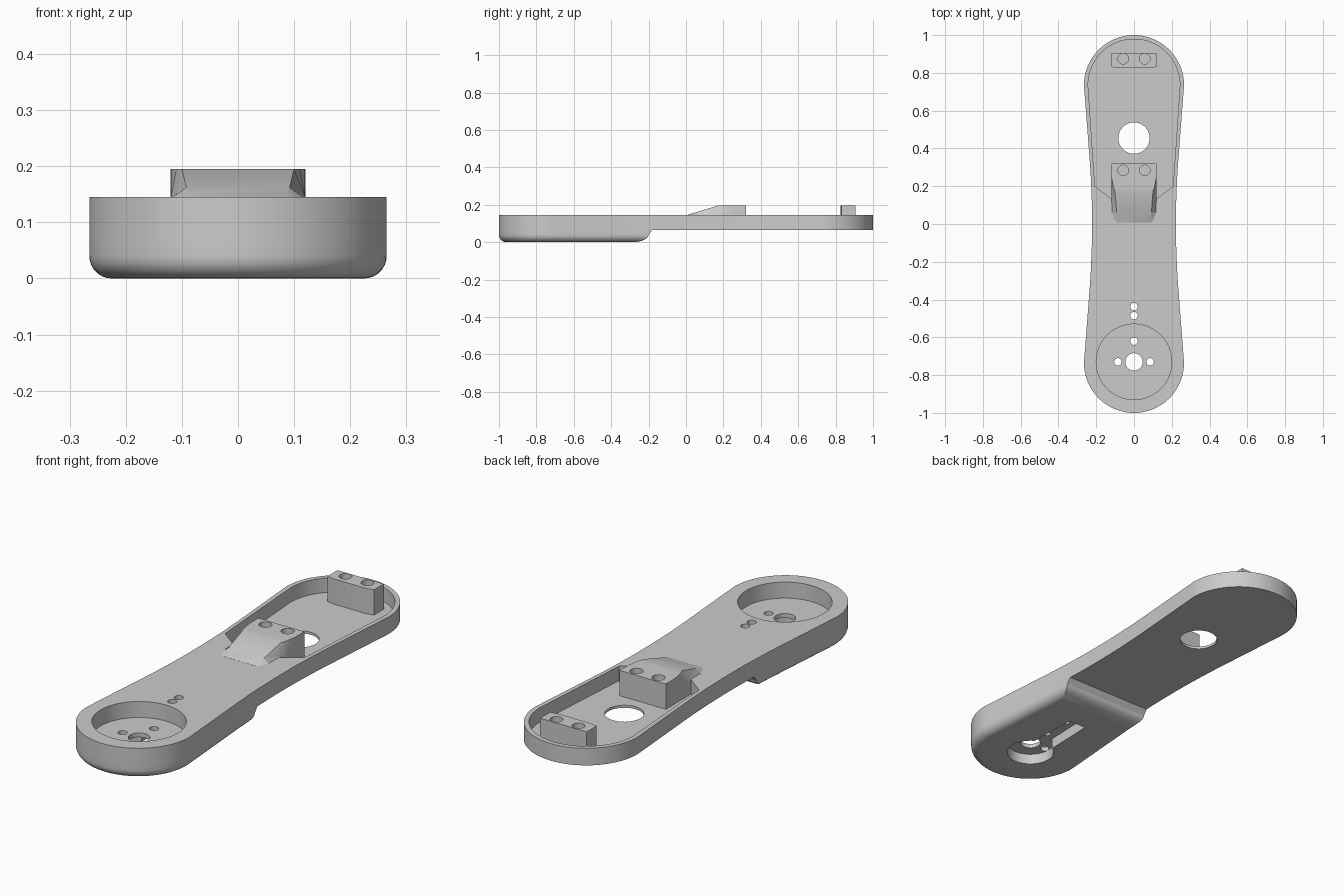
import bpy, bmesh
from math import sin, cos, pi, radians

if "Cube" in bpy.data.objects:
    bpy.data.objects.remove(bpy.data.objects["Cube"])

TOP, MID = 0.145, 0.065        # top face, underside of the thin half
CY, R = 0.735, 0.265           # end-round centre and radius
STEP_Y = -0.18                 # where the thick half begins


def half_width(y):
    y, s, k = abs(y), 0.0768, 0.35
    return 0.222 + (s * y * y / (2 * k) if y < k else s * (y - k / 2))


def make(name, bm):
    bmesh.ops.recalc_face_normals(bm, faces=bm.faces)
    me = bpy.data.meshes.new(name)
    bm.to_mesh(me)
    bm.free()
    ob = bpy.data.objects.new(name, me)
    bpy.context.collection.objects.link(ob)
    return ob


def loft(name, rings):
    bm = bmesh.new()
    vs = [[bm.verts.new(p) for p in r] for r in rings]
    n = len(vs[0])
    for a, b in zip(vs, vs[1:]):
        for i in range(n):
            j = (i + 1) % n
            bm.faces.new((a[i], a[j], b[j], b[i]))
    bm.faces.new(vs[0][::-1])
    bm.faces.new(vs[-1])
    return make(name, bm)


def prism(name, pts, z0, z1):
    return loft(name, [[(x, y, z) for x, y in pts] for z in (z0, z1)])


def arc(cx, cy, r, a0, a1, n):
    return [(cx + r * cos(radians(a0 + (a1 - a0) * i / n)),
             cy + r * sin(radians(a0 + (a1 - a0) * i / n))) for i in range(n + 1)]


def cylinder(name, x, y, r, z0, z1, n=40):
    return prism(name, arc(x, y, r, 0, 360, n)[:-1], z0, z1)


def combine(target, other, op):
    other.hide_render = True
    m = target.modifiers.new(op, 'BOOLEAN')
    m.operation, m.object, m.solver = op, other, 'EXACT'
    bpy.context.view_layer.objects.active = target
    bpy.ops.object.modifier_apply(modifier=m.name)
    bpy.data.objects.remove(other)


def front_chain(off, yend, n=16):
    ys = [yend + (-CY - yend) * i / n for i in range(n)]
    left = [(-(half_width(y) - off), y) for y in ys]
    right = [(-x, y) for x, y in left[::-1]]
    return left + arc(0, -CY, R - off, 180, 360, 40) + right


def rear_chain(n=24):
    ys = [STEP_Y + (CY - STEP_Y) * i / n for i in range(1, n)]
    right = [(half_width(y), y) for y in ys]
    return right + arc(0, CY, R, 0, 180, 40) + [(-x, y) for x, y in right[::-1]]


# Arm body: slab plus a deeper front half with a rounded belly
bm = bmesh.new()
front, rear = front_chain(0, STEP_Y), rear_chain()
ring = lambda pts, z: [bm.verts.new((x, y, z)) for x, y in pts]
low, high = ring(front + rear, MID), ring(front + rear, TOP)
n, nf = len(low), len(front)
for i in range(n):
    j = (i + 1) % n
    bm.faces.new((low[i], low[j], high[j], high[i]))
bm.faces.new(high)
bm.faces.new(low[nf - 1:] + [low[0]])
prev = low[:nf]
F = 0.04
levels = [(F, 0, -0.2)]
for k in range(1, 8):
    a = k / 7 * pi / 2
    levels.append((F * (1 - sin(a)), F * (1 - cos(a)), -0.2 - 0.085 * (1 - cos(a))))
for z, off, yend in levels:
    cur = ring(front_chain(off, yend), z)
    for i in range(nf):
        j = (i + 1) % nf
        bm.faces.new((prev[i], prev[j], cur[j], cur[i]))
    prev = cur
bm.faces.new(prev)
arm = make("arm_body", bm)

# Rear tray
side = [(0.115, 0.13), (0.207, 0.2)]
tray = side + arc(0, CY, 0.243, 0, 180, 40) + [(-x, y) for x, y in side[::-1]]
FLOOR = 0.077
combine(arm, prism("tray_cutter", tray, FLOOR, 0.3), 'DIFFERENCE')

# Ramped mounting pad and rear mounting pad
sections = [(0.008, 0.1455, 0.088, 0.086), (0.025, 0.151, 0.105, 0.088),
            (0.06, 0.162, 0.116, 0.092), (0.17, 0.195, 0.12, 0.1),
            (0.2, 0.195, 0.12, 0.11), (0.25, 0.195, 0.12, 0.119), (0.32, 0.195, 0.12, 0.1195)]
rings = [[(-b, y, 0.071), (-b, y, 0.1448), (-t, y, z), (t, y, z), (b, y, 0.1448), (b, y, 0.071)]
         for y, z, b, t in sections]
combine(arm, loft("ramp_pad", rings), 'UNION')
pad = [(-0.12, 0.832), (-0.08, 0.825), (0.08, 0.825), (0.12, 0.832), (0.12, 0.905), (-0.12, 0.905)]
combine(arm, prism("rear_pad", pad, 0.071, 0.195), 'UNION')

# Round recess on top, lever-shaped recess below
combine(arm, cylinder("round_recess", 0, -0.73, 0.2, 0.07, 0.3, 64), 'DIFFERENCE')
lever = arc(0, -0.73, 0.105, 120, 420, 36) + [(0.045, -0.4), (-0.045, -0.4)]
combine(arm, prism("lever_recess", lever, -0.1, 0.05), 'DIFFERENCE')

# Holes: x, y, radius, bottom z
holes = [(0, 0.455, 0.083, -0.1), (0, -0.73, 0.046, 0.03)]
holes += [(x, y, 0.02, 0.03) for x, y in
          [(-0.085, -0.73), (0.085, -0.73), (0, -0.62), (0, -0.485), (0, -0.438)]]
holes += [(sx * 0.057, y, 0.028, 0.085) for sx in (-1, 1) for y in (0.284, 0.875)]
for x, y, r, z in holes:
    combine(arm, cylinder("hole_cutter", x, y, r, z, 0.3, 48 if r > 0.04 else 24), 'DIFFERENCE')

# Smooth curved walls, keep edges crisp
bpy.ops.object.select_all(action='DESELECT')
arm.select_set(True)
bpy.context.view_layer.objects.active = arm
bpy.ops.object.shade_smooth_by_angle(angle=radians(25))
